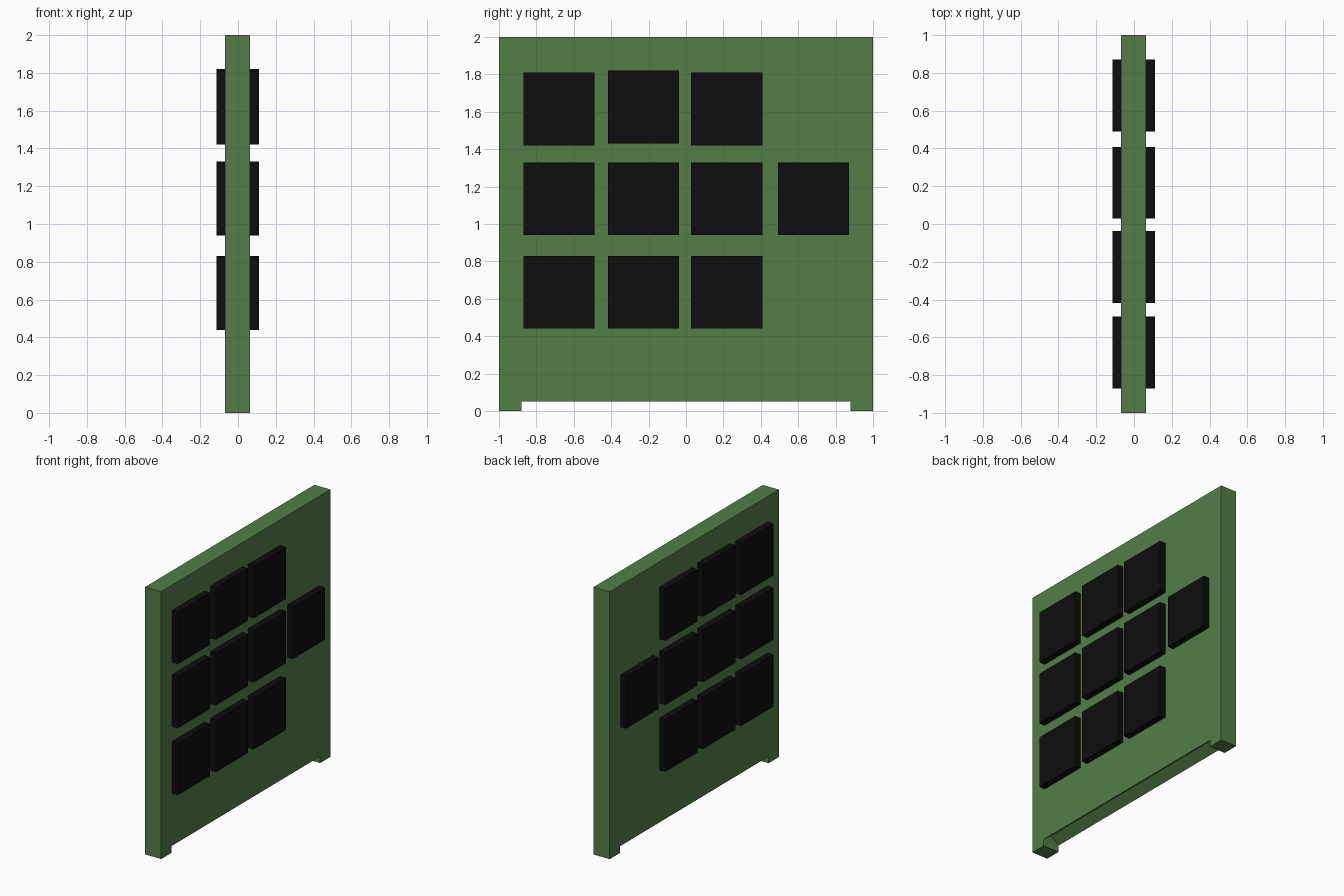
import bpy, bmesh

if "Cube" in bpy.data.objects:
    bpy.data.objects.remove(bpy.data.objects["Cube"])


def material(name, color):
    m = bpy.data.materials.new(name)
    m.diffuse_color = color
    m.use_nodes = True
    m.node_tree.nodes["Principled BSDF"].inputs["Base Color"].default_value = m.diffuse_color
    return m


green = material("green", (0.085, 0.21, 0.062, 1))
black = material("black", (0.004, 0.004, 0.004, 1))


def prism_y(name, profile, y0, y1, mat):
    """Extrude an (x, z) profile from y0 to y1."""
    bm = bmesh.new()
    face = bm.faces.new([bm.verts.new((x, y0, z)) for x, z in profile])
    ext = bmesh.ops.extrude_face_region(bm, geom=[face])
    verts = [v for v in ext["geom"] if isinstance(v, bmesh.types.BMVert)]
    bmesh.ops.translate(bm, verts=verts, vec=(0, y1 - y0, 0))
    bmesh.ops.recalc_face_normals(bm, faces=bm.faces)
    mesh = bpy.data.meshes.new(name)
    bm.to_mesh(mesh)
    bm.free()
    obj = bpy.data.objects.new(name, mesh)
    bpy.context.collection.objects.link(obj)
    if mat:
        mesh.materials.append(mat)
    return obj


def box(name, x0, x1, y0, y1, z0, z1, mat):
    return prism_y(name, [(x0, z0), (x1, z0), (x1, z1), (x0, z1)], y0, y1, mat)


# Upright board with a peaked notch between its two feet
X0, X1 = -0.068, 0.064
board = box("board", X0, X1, -1, 1, 0, 2, green)
notch = prism_y("notch_cutter", [(-0.2, -0.1), (0.2, -0.1), (0.2, 0.05), (X1, 0.05),
                                 (0, 0.10), (X0, 0.05), (-0.2, 0.05)], -0.88, 0.88, None)
notch.hide_render = True
notch.hide_viewport = True
cut = board.modifiers.new("notch", "BOOLEAN")
cut.object = notch
cut.solver = "EXACT"

# Square tiles on both faces: three rows, the middle row one tile longer
columns = [-0.68, -0.228, 0.218, 0.681]
for row, (z, count) in enumerate([(0.635, 3), (1.135, 4), (1.615, 3)]):
    for col, y in enumerate(columns[:count]):
        lift = 0.01 if (row, col) == (2, 1) else 0
        for side, x0, x1 in (("right", X1 - 0.02, 0.111), ("left", -0.115, X0 + 0.02)):
            box(f"tile_{side}_{row}_{col}", x0, x1, y - 0.19, y + 0.19,
                z - 0.195 + lift, z + 0.195 + lift, black)
